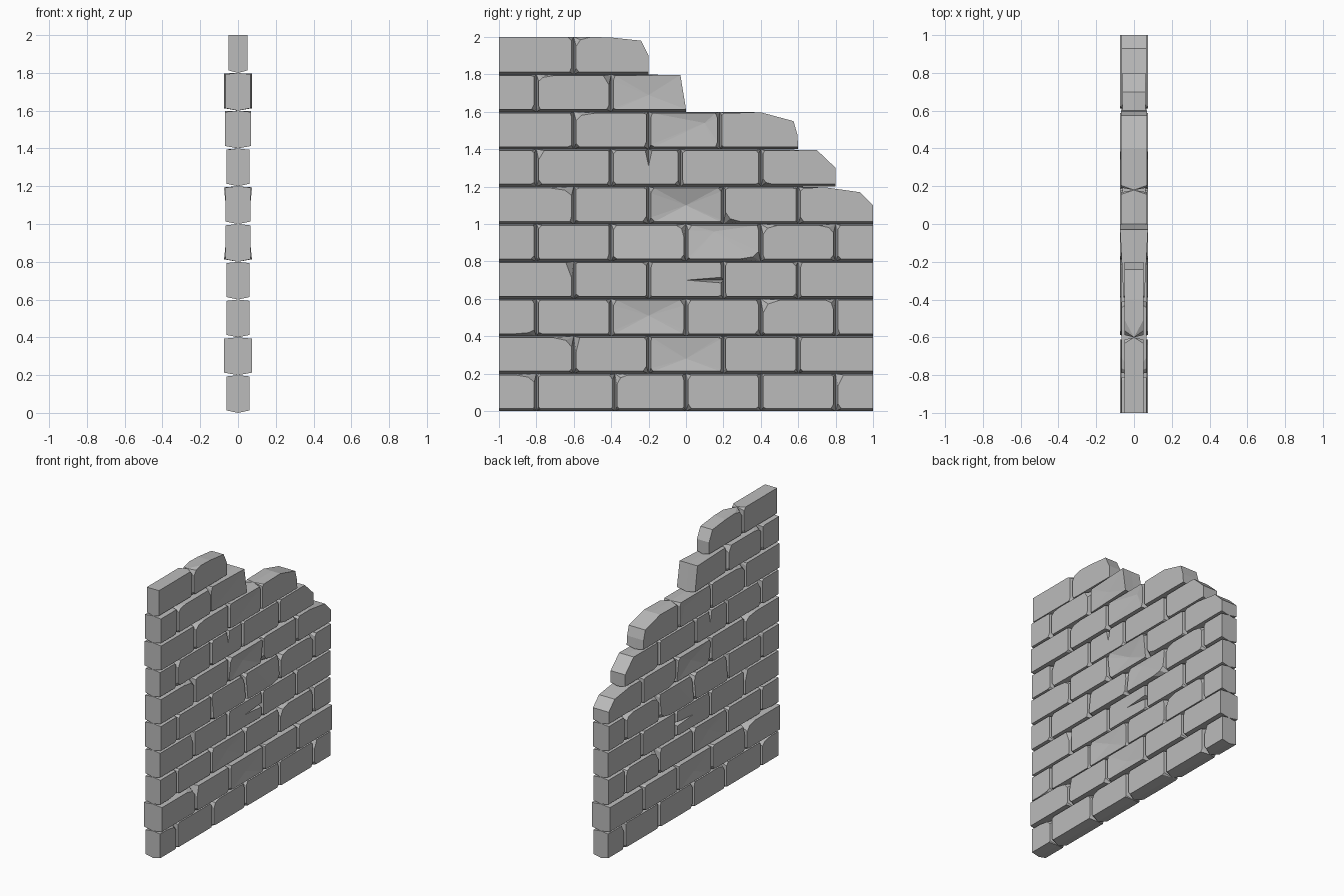
import bpy
import random

cube = bpy.data.objects.get("Cube")
if cube:
    bpy.data.objects.remove(cube)
random.seed(4)

# Material
stone = bpy.data.materials.new("grey stone")
stone.use_nodes = True
colour = (0.5, 0.5, 0.5, 1)
stone.diffuse_color = colour
stone.node_tree.nodes["Principled BSDF"].inputs["Base Color"].default_value = colour

# Courses: far end and half thickness
HEIGHT = 0.2
ENDS = [1, 1, 1, 1, 1, 1, 0.8, 0.6, 0, -0.2]
HALF = [0.06, 0.075, 0.062, 0.06, 0.065, 0.065, 0.06, 0.068, 0.065, 0.05]
MOVED_JOINTS = {(0, 2): -0.38, (6, 3): -0.03, (7, 3): 0.18}

# Broken upper corners of the stepped edge
BROKEN = {
    5: [(1, 1.1), (0.93, 1.17), (0.75, 1.195)],
    6: [(0.8, 1.3), (0.7, 1.395)],
    7: [(0.595, 1.48), (0.575, 1.55), (0.4, 1.597)],
    8: [(-0.03, 1.797)],
    9: [(-0.2, 1.9), (-0.24, 1.98), (-0.4, 1.997)],
}

# Large chipped face corners: (course, brick, corner) -> width, height
CHIPS = {
    (0, 0, "tr"): (0.1, 0.04), (0, 2, "tl"): (0.06, 0.05), (0, 5, "tl"): (0.03, 0.06),
    (1, 0, "tr"): (0.1, 0.05), (1, 1, "tl"): (0.02, 0.08), (2, 0, "br"): (0.1, 0.02),
    (2, 4, "tl"): (0.09, 0.07), (2, 4, "tr"): (0.04, 0.05), (3, 0, "tr"): (0.03, 0.08),
    (4, 2, "tr"): (0.04, 0.06), (4, 3, "br"): (0.1, 0.04), (4, 4, "tl"): (0.08, 0.05),
    (4, 4, "tr"): (0.08, 0.04), (5, 0, "tr"): (0.12, 0.04), (5, 3, "bl"): (0.08, 0.05),
    (6, 1, "tl"): (0.03, 0.05), (6, 4, "bl"): (0.05, 0.03), (7, 1, "tl"): (0.1, 0.04),
    (8, 1, "tl"): (0.08, 0.03), (8, 1, "tr"): (0.03, 0.05), (9, 1, "tl"): (0.08, 0.05),
}

# Worn dents: y, z, depth; notches: edge start corner, tip, half width
DENTS = {
    (1, 2): (0, 0.28, 0.012), (2, 2): (-0.2, 0.51, 0.015), (4, 3): (0.15, 0.96, 0.012),
    (5, 2): (0, 1.1, 0.025), (7, 2): (0.1, 1.54, 0.012), (8, 2): (-0.2, 1.69, 0.008),
}
NOTCHES = {(3, 2): ("br", 0, 0.7, 0.015), (6, 2): ("tr", -0.2, 1.31, 0.018)}

# Thickness change along the brick and up the brick
LEAN = {(8, 2): (0.02, 0), (4, 3): (0, -0.02), (4, 2): (0, -0.02), (5, 2): (0, 0.02)}
CORNERS = [("bl", -1, -1), ("br", 1, -1), ("tr", 1, 1), ("tl", -1, 1)]


def outline(row, col, y0, y1, last):
    """Return the full middle ring and the chipped face points linked to it."""
    z0, z1 = row * HEIGHT, (row + 1) * HEIGHT
    left = 0 if col == 0 else 0.012
    right = 0 if last else 0.012
    bottom, top = 0.013, (0 if row == len(ENDS) - 1 else 0.007)
    ring, face = [], []
    for name, sy, sz in CORNERS:
        if last and name == "tr" and row in BROKEN:
            for p in BROKEN[row]:
                face.append((p, len(ring)))
                ring.append(p)
        else:
            y = y0 + left if sy < 0 else y1 - right
            z = z0 + bottom if sz < 0 else z1 - top
            chip = CHIPS.get((row, col, name))
            outer = (sy < 0 and col == 0) or (sy > 0 and last)
            if chip is None and not outer:
                chip = (random.uniform(0.005, 0.02), random.uniform(0.005, 0.03))
            if chip is None:
                points = [(y, z)]
            else:
                a, b = chip
                points = [(y, z - sz * b), (y - sy * a, z)]
                if a > 0.03:
                    points.insert(1, (y - sy * a * 0.3, z - sz * b * 0.3))
                if name in ("br", "tl"):
                    points.reverse()
            face += [(p, len(ring)) for p in points]
            ring.append((y0 if sy < 0 else y1, z0 if sz < 0 else z1))
        edge, ty, tz, w = NOTCHES.get((row, col), ("", 0, 0, 0))
        if edge == name:
            if name == "br":
                points = [(y1 - right, tz - w), (ty, tz), (y1 - right, tz + w)]
                middle = (y1, tz)
            else:
                points = [(ty + w, z1 - top), (ty, tz), (ty - w, z1 - top)]
                middle = (ty, z1)
            face += [(p, len(ring)) for p in points]
            ring.append(middle)
    return ring, face


def make_brick(row, col, y0, y1, last):
    ring, face = outline(row, col, y0, y1, last)
    verts = [(0, y, z) for y, z in ring]
    faces = []
    lean_y, lean_z = LEAN.get((row, col), (0, 0))
    dent = DENTS.get((row, col))
    n = len(face)
    for side in (1, -1):
        start = len(verts)
        for (y, z), _ in face:
            u = (y - y0) / (y1 - y0) - 0.5
            v = z / HEIGHT - row - 0.5
            verts.append((side * (HALF[row] + lean_y * u + lean_z * v), y, z))
        polys = []
        # Sloping joint faces from the middle ring out to the chipped face
        for i in range(n):
            j = (i + 1) % n
            poly = [face[i][1], face[j][1], start + j, start + i]
            polys.append(list(dict.fromkeys(poly)))
        # Broad face, fanned around the dent where there is one
        if dent:
            dy, dz, depth = dent
            verts.append((side * (HALF[row] - depth), dy, dz))
            polys += [[start + i, start + (i + 1) % n, start + n] for i in range(n)]
        else:
            polys.append(list(range(start, start + n)))
        faces += polys if side > 0 else [p[::-1] for p in polys]
    mesh = bpy.data.meshes.new("brick")
    mesh.from_pydata(verts, [], faces)
    mesh.materials.append(stone)
    brick = bpy.data.objects.new(f"brick_course_{row + 1}_number_{col + 1}", mesh)
    bpy.context.collection.objects.link(brick)


# Lay the courses in running bond
for row, end in enumerate(ENDS):
    joints = [-1]
    y = -0.6 if row % 2 else -0.8
    while y < end - 0.01:
        joints.append(MOVED_JOINTS.get((row, len(joints)), y))
        y += 0.4
    joints.append(end)
    for col in range(len(joints) - 1):
        make_brick(row, col, joints[col], joints[col + 1], col == len(joints) - 2)
